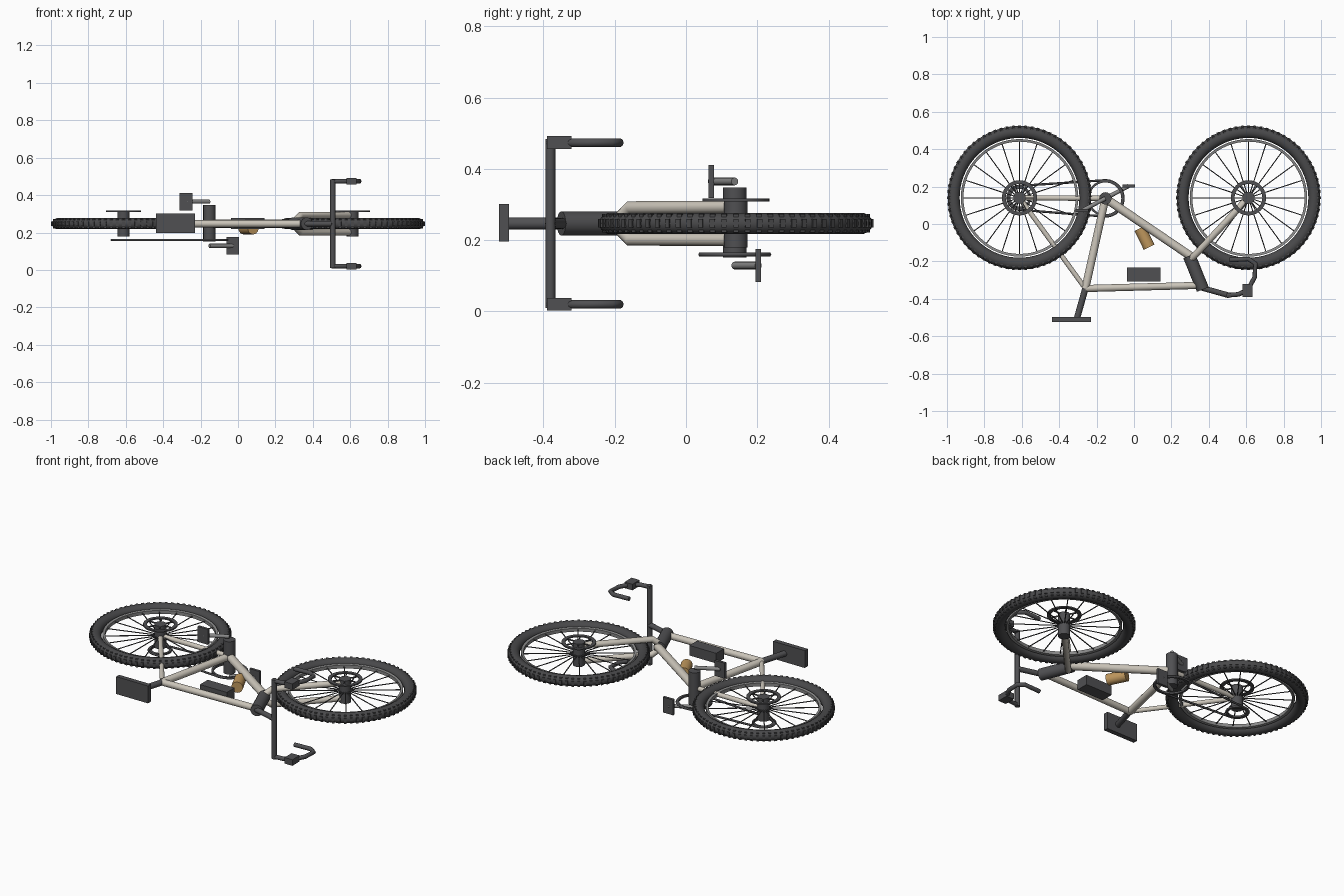
import bpy, bmesh, math
from mathutils import Vector, Matrix

if "Cube" in bpy.data.objects:
    bpy.data.objects.remove(bpy.data.objects["Cube"])

ZC = 0.247          # height of the bicycle's middle plane (it lies on its side)
UP = Vector((0, 0, 1))


def material(name, rgb):
    m = bpy.data.materials.new(name)
    m.diffuse_color = (*rgb, 1)
    m.use_nodes = True
    m.node_tree.nodes["Principled BSDF"].inputs["Base Color"].default_value = m.diffuse_color
    return m


DARK = material("dark_grey", (0.080, 0.080, 0.085))
TYRE = material("tyre_black", (0.066, 0.066, 0.069))
METAL = material("mid_grey", (0.25, 0.25, 0.25))
FRAME = material("warm_white", (0.60, 0.56, 0.49))
TAN = material("tan_orange", (0.52, 0.31, 0.11))


def finish(bm, name, mat, angle=40):
    bmesh.ops.recalc_face_normals(bm, faces=bm.faces)
    me = bpy.data.meshes.new(name)
    bm.to_mesh(me)
    bm.free()
    me.materials.append(mat)
    ob = bpy.data.objects.new(name, me)
    bpy.context.collection.objects.link(ob)
    bpy.ops.object.select_all(action='DESELECT')
    ob.select_set(True)
    bpy.context.view_layer.objects.active = ob
    bpy.ops.object.shade_smooth_by_angle(angle=math.radians(angle))
    return ob


def add_rod(bm, a, b, r, seg=16):
    a, b = Vector(a), Vector(b)
    rot = (b - a).to_track_quat('Z', 'Y').to_matrix().to_4x4()
    bmesh.ops.create_cone(bm, cap_ends=True, segments=seg, radius1=r, radius2=r,
                          depth=(b - a).length,
                          matrix=Matrix.Translation((a + b) / 2) @ rot)


def add_box(bm, c, size, ang=0.0):
    bmesh.ops.create_cube(bm, size=1, matrix=Matrix.Translation(c)
                          @ Matrix.Rotation(ang, 4, 'Z') @ Matrix.Diagonal((*size, 1)))


def rod(name, a, b, r, mat, seg=16):
    bm = bmesh.new()
    add_rod(bm, a, b, r, seg)
    return finish(bm, name, mat)


def box(name, c, size, mat, ang=0.0):
    bm = bmesh.new()
    add_box(bm, c, size, ang)
    return finish(bm, name, mat)


def add_lathe(bm, c, profile, seg):
    """Closed (radius, height) profile swept round a vertical axis."""
    rings = [[bm.verts.new((c[0] + r * math.cos(t), c[1] + r * math.sin(t), c[2] + h))
              for r, h in profile]
             for t in (2 * math.pi * i / seg for i in range(seg))]
    n = len(profile)
    for i in range(seg):
        p, q = rings[i], rings[(i + 1) % seg]
        for j in range(n):
            k = (j + 1) % n
            bm.faces.new((p[j], q[j], q[k], p[k]))


def polar(c, r, t, dz=0.0):
    return Vector((c[0] + r * math.cos(t), c[1] + r * math.sin(t), c[2] + dz))


def spoked_ring(name, c, r_in, r_out, thick, arms, mat):
    bm = bmesh.new()
    h = thick / 2
    add_lathe(bm, c, [(r_in, -h), (r_out, -h), (r_out, h), (r_in, h)], 40)
    for i in range(arms):
        t = 2 * math.pi * i / arms
        add_box(bm, polar(c, r_in / 2, t), (r_in + 0.006, 0.006, thick * 0.8), t)
    return finish(bm, name, mat)


def bent_tube(name, pts, r, mat, cyclic=False, res=3):
    cu = bpy.data.curves.new(name, 'CURVE')
    cu.dimensions = '3D'
    cu.bevel_depth = r
    cu.bevel_resolution = res
    cu.use_fill_caps = True
    sp = cu.splines.new('POLY')
    sp.points.add(len(pts) - 1)
    for p, co in zip(sp.points, pts):
        p.co = (*co, 1)
    sp.use_cyclic_u = cyclic
    cu.materials.append(mat)
    ob = bpy.data.objects.new(name, cu)
    bpy.context.collection.objects.link(ob)


# Wheels: tyre, tread lugs, rim, spokes, hub and brake disc
def wheel(prefix, c):
    bm = bmesh.new()
    add_lathe(bm, c, [(0.352 + 0.032 * math.cos(a), 0.030 * math.sin(a))
                      for a in (2 * math.pi * i / 14 for i in range(14))], 72)
    finish(bm, prefix + "_tyre", TYRE)
    bm = bmesh.new()
    for i in range(72):
        t = 2 * math.pi * i / 72
        add_box(bm, polar(c, 0.379, t), (0.016, 0.014, 0.024), t)
        add_box(bm, polar(c, 0.368, t), (0.016, 0.014, 0.052), t)
    finish(bm, prefix + "_tread", TYRE)
    bm = bmesh.new()
    add_lathe(bm, c, [(0.300, -0.010), (0.314, -0.013), (0.314, 0.013), (0.300, 0.010)], 64)
    finish(bm, prefix + "_rim", METAL)
    bm = bmesh.new()
    for i in range(20):
        t = 2 * math.pi * i / 20
        add_rod(bm, polar(c, 0.02, t), polar(c, 0.303, t), 0.0032, seg=6)
    finish(bm, prefix + "_spokes", DARK)
    rod(prefix + "_hub", c - UP * 0.067, c + UP * 0.070, 0.033, DARK)
    spoked_ring(prefix + "_brake_disc", c + UP * 0.066, 0.074, 0.094, 0.008, 6, DARK)


rear = Vector((-0.612, 0.140, ZC))
front = Vector((0.612, 0.140, ZC))
wheel("rear", rear)
wheel("front", front)

# Frame tubes
bb = Vector((-0.153, 0.137, ZC))
seat_node = Vector((-0.26, -0.345, ZC))
head_low = Vector((0.295, -0.170, ZC))
head_top = Vector((0.368, -0.350, ZC))
rod("down_tube", bb, (0.315, -0.18, ZC), 0.023, FRAME)
rod("seat_tube", bb, seat_node, 0.021, FRAME)
rod("top_tube", seat_node, (0.355, -0.328, ZC), 0.019, FRAME)
rod("chain_stay", rear, bb, 0.014, FRAME)
rod("seat_stay", rear, seat_node, 0.013, FRAME)
rod("head_tube", head_low, head_top, 0.034, DARK)

# Front fork, one blade each side of the wheel
for s, side in ((1, "upper"), (-1, "lower")):
    bent_tube(side + "_fork_blade",
              [(0.303, -0.19, ZC + s * 0.012), (0.335, -0.157, ZC + s * 0.046),
               (0.607, 0.135, ZC + s * 0.046)], 0.018, FRAME)

# Seat
rod("seat_post", seat_node, (-0.305, -0.505, ZC), 0.017, DARK)
box("saddle", (-0.334, -0.511, ZC + 0.002), (0.210, 0.028, 0.104), DARK)

# Handlebar with drops and brake hoods
rod("stem", head_top - Vector((0.01, -0.01, 0)), (0.505, -0.381, ZC), 0.015, DARK)
rod("handlebar", (0.507, -0.381, 0.010), (0.507, -0.381, 0.484), 0.014, DARK)
for s, side in ((1, "upper"), (-1, "lower")):
    z = ZC + s * 0.227
    bent_tube(side + "_drop_bar",
              [(0.500, -0.381, z), (0.560, -0.376, z), (0.610, -0.350, z),
               (0.645, -0.285, z), (0.649, -0.212, z), (0.612, -0.187, z),
               (0.510, -0.192, z)], 0.0125, DARK)
    box(side + "_brake_hood", (0.607, -0.356, z), (0.052, 0.068, 0.036), DARK)

# Drivetrain: bottom bracket, chainring, cog, chain
rod("bottom_bracket", bb - UP * 0.095, bb + UP * 0.101, 0.033, DARK)
zr = -0.087
spoked_ring("chainring", bb + UP * zr, 0.085, 0.097, 0.012, 0, DARK)
spoked_ring("rear_cog", rear + UP * zr, 0.048, 0.062, 0.010, 0, DARK)
r_big, r_small = 0.097, 0.064
tilt = math.acos((r_big - r_small) / (bb - rear).length)   # belt tangent angle
wide = math.pi - tilt
chain = [polar(bb, r_big, -wide + 2 * wide * i / 20, zr) for i in range(21)]
chain += [polar(rear, r_small, wide + 2 * tilt * i / 14, zr) for i in range(15)]
bent_tube("chain", chain, 0.006, DARK, cyclic=True, res=1)

# Cranks and pedals, half a turn apart
arm = Vector((-0.125, -0.066, 0))
for s, side in ((1, "upper"), (-1, "lower")):
    a = bb + UP * s * 0.118
    rod(side + "_crank", a, a + arm * s, 0.011, METAL, seg=12)
    box(side + "_pedal", a + arm * s, (0.068, 0.016, 0.092), DARK)

# Bottle and frame bag
rod("bottle", (0.031, -0.023, 0.222), (0.081, -0.124, 0.222), 0.032, TAN, seg=20)
box("frame_bag", (0.052, -0.270, 0.248), (0.178, 0.074, 0.060), DARK)
